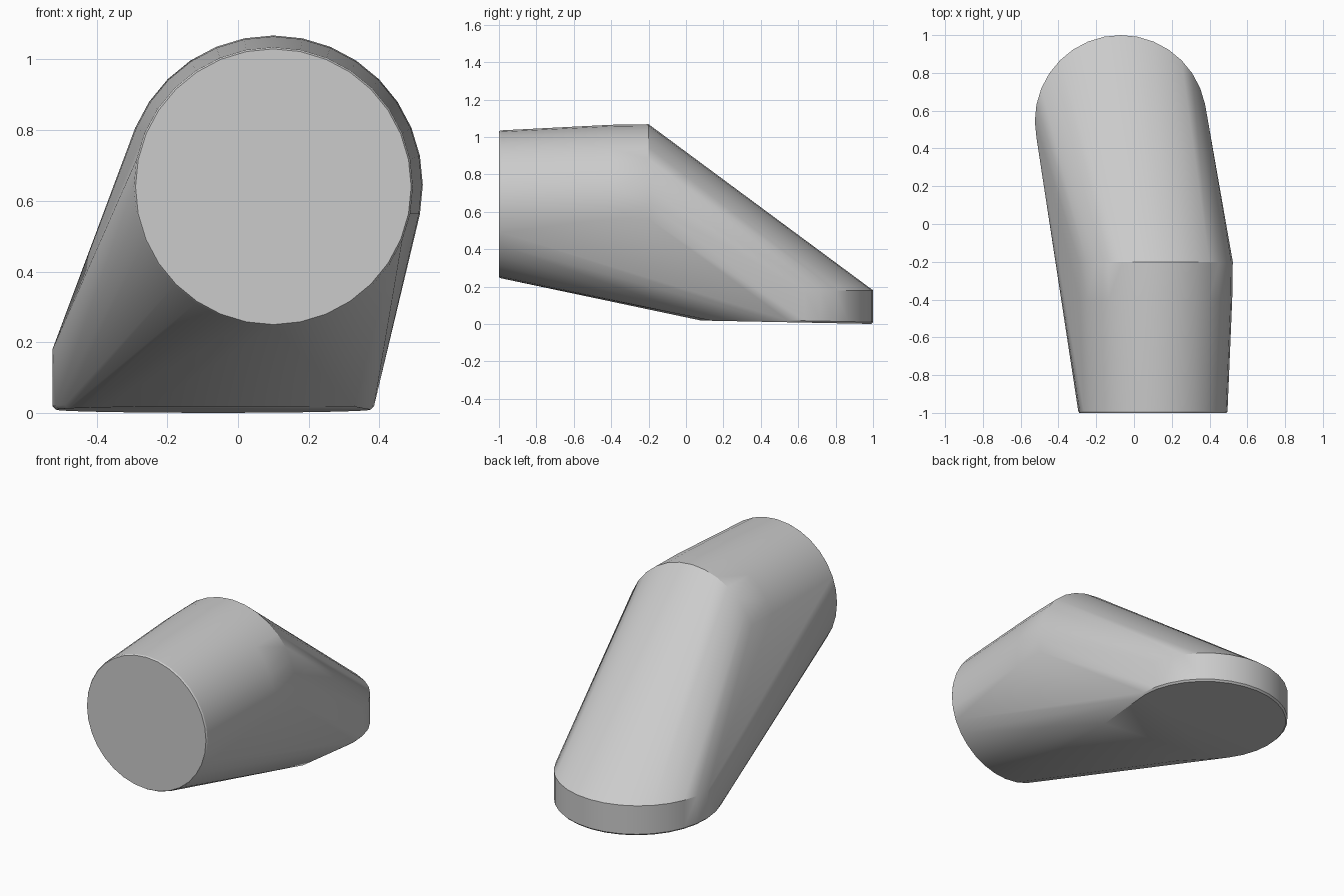
import bpy
import bmesh
from math import cos, sin, tau

cube = bpy.data.objects.get("Cube")
if cube:
    bpy.data.objects.remove(cube, do_unlink=True)

# One plain grey
grey = bpy.data.materials.new("light_grey")
grey.use_nodes = True
colour = (0.6, 0.6, 0.6, 1)
grey.diffuse_color = colour
grey.node_tree.nodes["Principled BSDF"].inputs["Base Color"].default_value = colour

SEGMENTS = 32
bm = bmesh.new()


def upright_ring(y, radius, z):
    """Ring facing the front."""
    for i in range(SEGMENTS):
        a = tau * i / SEGMENTS
        bm.verts.new((0.1 + radius * cos(a), y, z + radius * sin(a)))


def sole_height(y):
    return 0.02 * (1 - y)


def base_ring(radius, height=None, lift=0):
    """Ring lying flat, either level or on the slightly sloped sole."""
    for i in range(SEGMENTS):
        a = tau * i / SEGMENTS
        y = 0.545 + radius * sin(a)
        z = sole_height(y) + lift if height is None else height
        bm.verts.new((-0.07 + radius * cos(a), y, z))


# Round front end with a tiny bevel, swelling to the shoulder
upright_ring(-1, 0.39, 0.64)
upright_ring(-0.992, 0.395, 0.64)
upright_ring(-0.4, 0.42, 0.645)
upright_ring(-0.2, 0.423, 0.645)

# Low rounded rear base with a beveled lower rim
base_ring(0.445)
base_ring(0.455, lift=0.01)
base_ring(0.455, height=0.18)

# Straight front edge of the sole
for x, y in ((0.33, 0.14), (-0.25, 0.08)):
    bm.verts.new((x, y, sole_height(y)))
bm.verts.new((0.33, 0.14, 0.1))

# Taut skin around all sections
hull = bmesh.ops.convex_hull(bm, input=bm.verts)
inner = {v for v in hull["geom_interior"] + hull["geom_unused"]
         if isinstance(v, bmesh.types.BMVert)}
bmesh.ops.delete(bm, geom=list(inner), context="VERTS")
bmesh.ops.dissolve_limit(bm, angle_limit=0.005, verts=bm.verts, edges=bm.edges)
bmesh.ops.recalc_face_normals(bm, faces=bm.faces)

mesh = bpy.data.meshes.new("tapered_body")
bm.to_mesh(mesh)
bm.free()
mesh.materials.append(grey)
body = bpy.data.objects.new("tapered_body", mesh)
bpy.context.collection.objects.link(body)

# Smooth sides, crisp rims
bpy.ops.object.select_all(action="DESELECT")
body.select_set(True)
bpy.context.view_layer.objects.active = body
bpy.ops.object.shade_smooth_by_angle(angle=0.5)
